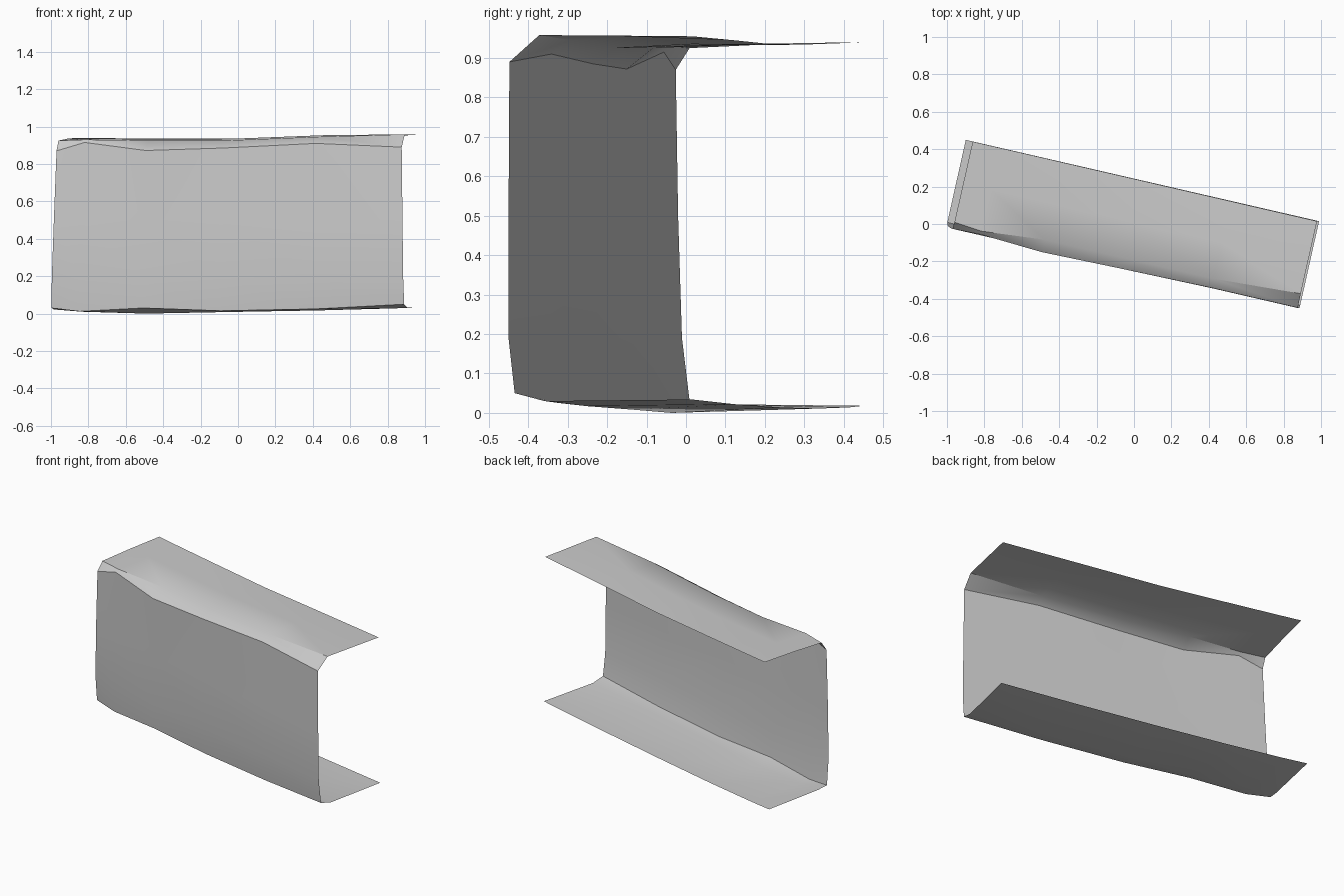
import bpy
import bmesh
import math
from mathutils import Vector

cube = bpy.data.objects.get("Cube")
if cube:
    bpy.data.objects.remove(cube, do_unlink=True)


def make_material(name, colour):
    mat = bpy.data.materials.new(name)
    mat.use_nodes = True
    mat.diffuse_color = colour
    mat.node_tree.nodes["Principled BSDF"].inputs["Base Color"].default_value = colour
    return mat


# Stations along the beam, as fractions from the right end to the left end
stations = [0, 0.08, 0.26, 0.48, 0.75, 1]

# Lengthwise fold lines from the top rear edge round to the bottom rear edge:
# (depth towards the front, height), one value for all stations or one for each
fold_lines = [
    (0, [.94, .938, .935, .933, .945, .955]),                                 # top rear edge
    (0.5, [.935, .936, .933, .935, .954, .957]),                              # top flange middle
    ([.97, 1, .93, .93, .93, .87], [.925, .93, .925, .925, .945, .958]),      # top flange front
    ([1.05, 1.04, 1.08, 1.06, 1.04, 1.04], [.87, .915, .872, .885, .91, .89]),  # wall top
    ([1.045, 1.05, 1.05, 1.05, 1.045, 1.045], .5),                            # wall middle
    ([1.03, 1.04, 1.04, 1.045, 1.045, 1.045], .19),                           # wall bottom
    ([.99, 1, 1.02, 1, 1, 1.01], [.03, .012, .03, .015, .025, .05]),          # bottom corner
    (.84, [.022, .01, 0, .008, .017, .03]),                                   # bottom flange bend
    (0, [.018, .014, .011, .014, .022, .034]),                                # bottom rear edge
]


def value(entry, i):
    return entry[i] if isinstance(entry, list) else entry


def place(s, depth, z):
    """Skewed beam frame: rear edge line plus a step towards the front."""
    right = Vector((-0.9 + 0.04 * z, 0.45 - 0.01 * z, z))
    left = Vector((0.99 - 0.012 * z, 0.015, z))
    return right.lerp(left, s) + depth * Vector((-0.1, -0.445, 0))


# Open channel sheet lofted through the fold lines
bm = bmesh.new()
rows = []
for depths, heights in fold_lines:
    rows.append([bm.verts.new(place(s, value(depths, i), value(heights, i)))
                 for i, s in enumerate(stations)])
for upper, lower in zip(rows, rows[1:]):
    for i in range(len(stations) - 1):
        bm.faces.new((upper[i], lower[i], lower[i + 1], upper[i + 1]))

mesh = bpy.data.meshes.new("channel_beam")
bm.to_mesh(mesh)
bm.free()
beam = bpy.data.objects.new("channel_beam", mesh)
bpy.context.collection.objects.link(beam)
mesh.materials.append(make_material("light_grey_metal", (0.6, 0.6, 0.6, 1)))

# Smooth sheet with sharp creases
bpy.context.view_layer.objects.active = beam
beam.select_set(True)
bpy.ops.object.shade_smooth_by_angle(angle=math.radians(35))
